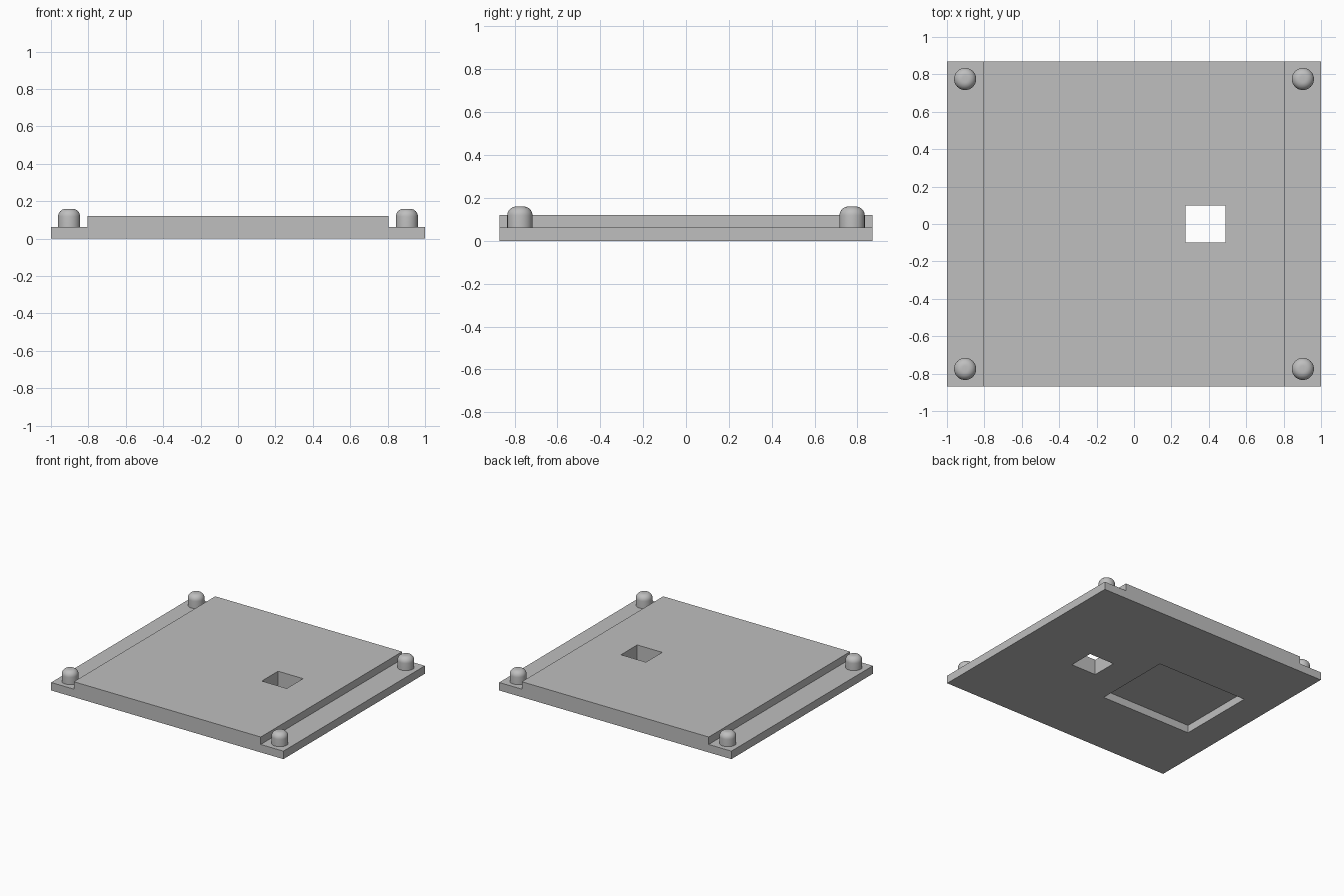
import bpy
import bmesh
from mathutils import Matrix

cube = bpy.data.objects.get("Cube")
if cube:
    bpy.data.objects.remove(cube, do_unlink=True)

HALF_W, HALF_D = 1.0, 0.87      # footprint
STEP_X = 0.805                  # edge of the raised centre
LEDGE_Z, TOP_Z = 0.062, 0.12
PEG_R, PEG_TOP, PEG_ROUND = 0.059, 0.16, 0.042

grey = bpy.data.materials.new("plain grey")
grey.use_nodes = True
grey.diffuse_color = (0.52, 0.52, 0.52, 1)
grey.node_tree.nodes["Principled BSDF"].inputs["Base Color"].default_value = grey.diffuse_color


def make_object(name, bm):
    bmesh.ops.recalc_face_normals(bm, faces=bm.faces)
    mesh = bpy.data.meshes.new(name)
    bm.to_mesh(mesh)
    bm.free()
    mesh.materials.append(grey)
    obj = bpy.data.objects.new(name, mesh)
    bpy.context.collection.objects.link(obj)
    return obj


def activate(obj):
    bpy.ops.object.select_all(action='DESELECT')
    obj.select_set(True)
    bpy.context.view_layer.objects.active = obj


def cut_box(target, name, low, high):
    """Subtract an axis-aligned box from the target."""
    bm = bmesh.new()
    bmesh.ops.create_cube(bm, size=1)
    for v in bm.verts:
        v.co = [lo if c < 0 else hi for c, lo, hi in zip(v.co, low, high)]
    cutter = make_object(name, bm)
    cutter.hide_render = True
    mod = target.modifiers.new(name, 'BOOLEAN')
    mod.operation, mod.solver, mod.object = 'DIFFERENCE', 'EXACT', cutter
    activate(target)
    bpy.ops.object.modifier_apply(modifier=mod.name)
    bpy.data.objects.remove(cutter, do_unlink=True)


# Base plate: stepped profile extruded from front to back
right_half = [(HALF_W, 0), (HALF_W, LEDGE_Z), (STEP_X, LEDGE_Z), (STEP_X, TOP_Z)]
profile = right_half + [(-x, z) for x, z in reversed(right_half)]
bm = bmesh.new()
face = bm.faces.new([bm.verts.new((x, -HALF_D, z)) for x, z in profile])
result = bmesh.ops.extrude_face_region(bm, geom=[face])
back = [g for g in result["geom"] if isinstance(g, bmesh.types.BMVert)]
bmesh.ops.translate(bm, verts=back, vec=(0, 2 * HALF_D, 0))
plate = make_object("base_plate", bm)

# Square through hole and shallow pocket in the underside
cut_box(plate, "through_hole", (0.275, -0.1, -0.1), (0.49, 0.1, 0.3))
cut_box(plate, "underside_pocket", (-0.76, -0.31, -0.1), (0.02, 0.31, 0.06))

# Round-topped pegs at the four corners
for side, x in (("left", 0.903), ("right", -0.903)):
    for end, y in (("front", -0.775), ("back", 0.775)):
        bm = bmesh.new()
        height = PEG_TOP - LEDGE_Z
        bmesh.ops.create_cone(bm, cap_ends=True, segments=48, radius1=PEG_R, radius2=PEG_R,
                              depth=height, matrix=Matrix.Translation((0, 0, height / 2)))
        rim = [e for e in bm.edges if all(v.co.z > height / 2 for v in e.verts)]
        bmesh.ops.bevel(bm, geom=rim, offset=PEG_ROUND, segments=8, profile=0.5, affect='EDGES')
        peg = make_object(f"{end}_{side}_peg", bm)
        peg.location = (x, y, LEDGE_Z)
        activate(peg)
        bpy.ops.object.shade_smooth_by_angle()
